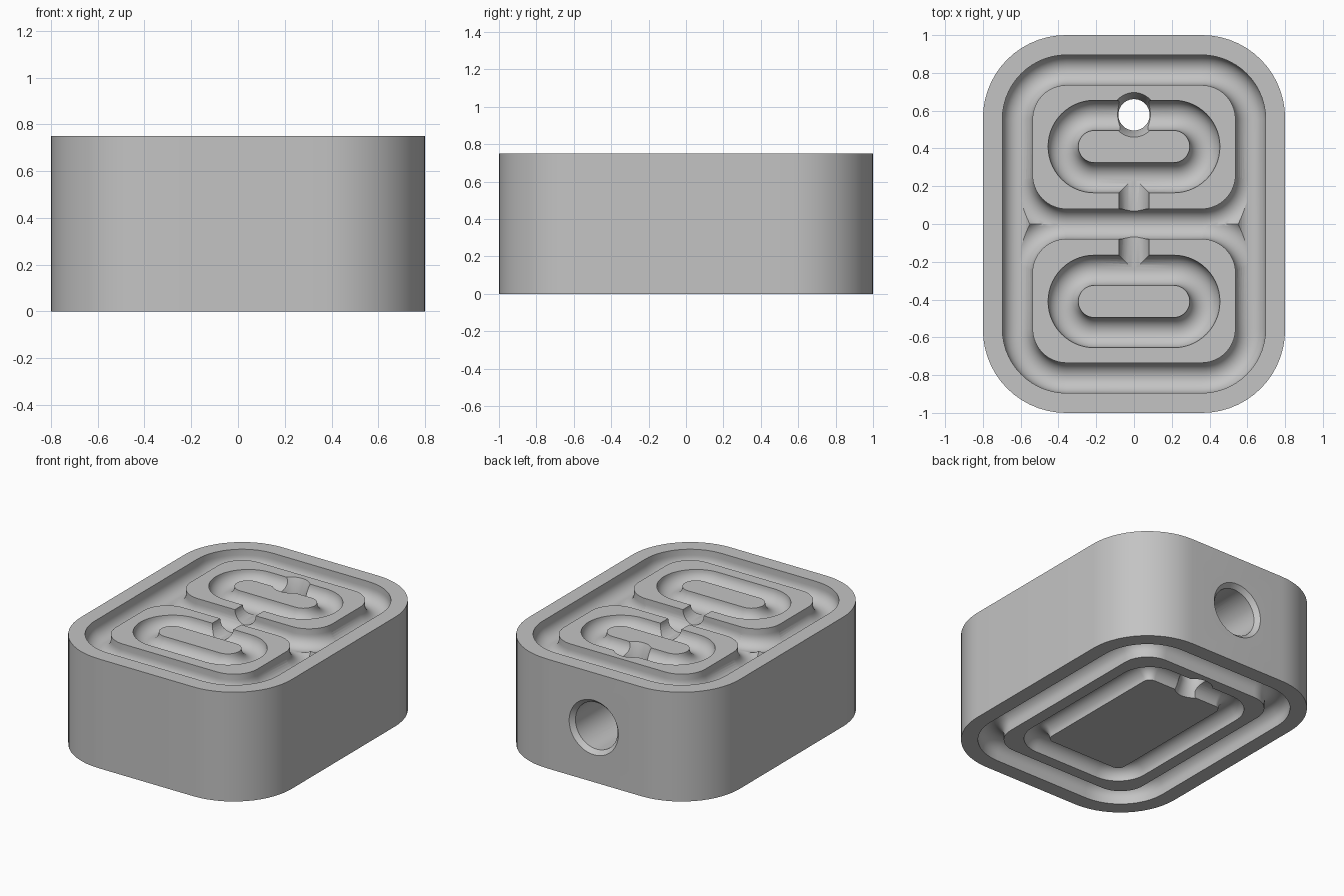
import bpy, bmesh, math
from mathutils import Matrix

cube = bpy.data.objects.get("Cube")
if cube:
    bpy.data.objects.remove(cube, do_unlink=True)

HEIGHT = 0.75
R = 0.08          # groove half width
SEG = 14          # segments per corner


def make_object(name, bm):
    bmesh.ops.recalc_face_normals(bm, faces=bm.faces)
    mesh = bpy.data.meshes.new(name)
    bm.to_mesh(mesh)
    bm.free()
    obj = bpy.data.objects.new(name, mesh)
    bpy.context.collection.objects.link(obj)
    return obj


def skin(name, rings, closed):
    """Join equal rings of points into a tube, looped or capped."""
    bm = bmesh.new()
    loops = [[bm.verts.new(p) for p in ring] for ring in rings]
    n = len(loops[0])
    for k in range(len(loops) if closed else len(loops) - 1):
        a, b = loops[k], loops[(k + 1) % len(loops)]
        for i in range(n):
            j = (i + 1) % n
            bm.faces.new((a[i], a[j], b[j], b[i]))
    if not closed:
        bm.faces.new(loops[0])
        bm.faces.new(loops[-1])
    return make_object(name, bm)


def rounded_rect(hx, hy, r, cy=0):
    """Corner centre and outward normal for each point of the outline."""
    out = []
    for q, (sx, sy) in enumerate(((1, 1), (-1, 1), (-1, -1), (1, -1))):
        for i in range(SEG + 1):
            a = (q + i / SEG) * math.pi / 2
            out.append((sx * (hx - r), cy + sy * (hy - r), math.cos(a), math.sin(a)))
    return out


def groove_profile(radius, sink):
    """Round-bottomed channel section as (sideways, depth) points."""
    arc = [(radius * math.cos(math.pi * i / 16), sink + radius * math.sin(math.pi * i / 16))
           for i in range(17)]
    return [(radius, -0.05)] + arc + [(-radius, -0.05)]


def loop_groove(name, hx, hy, r, cy=0, radius=R, sink=0.0, top=True):
    z0, s = (HEIGHT, 1) if top else (0, -1)
    rings = [[(cx + (r + u) * nx, y + (r + u) * ny, z0 - s * d)
              for u, d in groove_profile(radius, sink)]
             for cx, y, nx, ny in rounded_rect(hx, hy, r, cy)]
    return skin(name, rings, True)


def lathe(name, profile, matrix):
    rings = [[matrix @ Matrix.Rotation(math.tau * i / 48, 4, 'Z') @ Matrix.Translation((r, 0, h))
              for i in range(48)] for r, h in profile]
    return skin(name, [[m.to_translation() for m in ring] for ring in rings], False)


# Main block
body = skin("channel_block", [[(cx + 0.44 * nx, cy + 0.44 * ny, z)
            for cx, cy, nx, ny in rounded_rect(0.8, 1.0, 0.44)] for z in (0, HEIGHT)], False)

cutters = []
# Deep grooves: outer loop on both faces, then one loop round each island
for top in (True, False):
    cutters.append(loop_groove("outer_groove", 0.617, 0.815, 0.26, sink=0.04, top=top))
for side, shrink in ((1, 0.0005), (-1, 0.001)):
    cutters.append(loop_groove("island_groove", 0.617, 0.4075, 0.26, side * 0.4075,
                               R - shrink, 0.04))
    # Shallow oval groove inside each island
    cutters.append(loop_groove("oval_groove", 0.375, 0.165, 0.165, side * 0.41))

# Notch joining the ovals to the middle groove
cutters.append(skin("notch", [[(u, y, HEIGHT - d) for u, d in groove_profile(R - 0.0005, 0)]
                              for y in (-0.245, 0.245)], False))
# Inner loop on the underside
cutters.append(loop_groove("under_groove", 0.375, 0.575, 0.13, top=False))

# Vertical port with countersinks, and the large port in the back
cutters.append(lathe("vertical_port", [(0.118, -0.1), (0.118, 0), (0.083, 0.09),
                     (0.083, HEIGHT - 0.09), (0.118, HEIGHT), (0.118, HEIGHT + 0.1)],
                     Matrix.Translation((0, 0.578, 0))))
cutters.append(lathe("back_port", [(0.16, 0.45), (0.16, 0.97), (0.187, 1.0), (0.187, 1.1)],
                     Matrix.Translation((0, 0, 0.375)) @ Matrix.Rotation(-math.pi / 2, 4, 'X')))

# Carve everything out of the block
bpy.ops.object.select_all(action='DESELECT')
bpy.context.view_layer.objects.active = body
body.select_set(True)
for cutter in cutters:
    cutter.hide_render = True
    mod = body.modifiers.new("carve", 'BOOLEAN')
    mod.operation = 'DIFFERENCE'
    mod.solver = 'EXACT'
    mod.object = cutter
    bpy.ops.object.modifier_apply(modifier=mod.name)
    bpy.data.objects.remove(cutter, do_unlink=True)

# Plain grey finish
grey = bpy.data.materials.new("plain_grey")
grey.use_nodes = True
grey.diffuse_color = (0.55, 0.55, 0.55, 1)
grey.node_tree.nodes["Principled BSDF"].inputs["Base Color"].default_value = grey.diffuse_color
body.data.materials.clear()
body.data.materials.append(grey)
for poly in body.data.polygons:
    poly.material_index = 0
bpy.ops.object.shade_smooth_by_angle(angle=math.radians(30))
